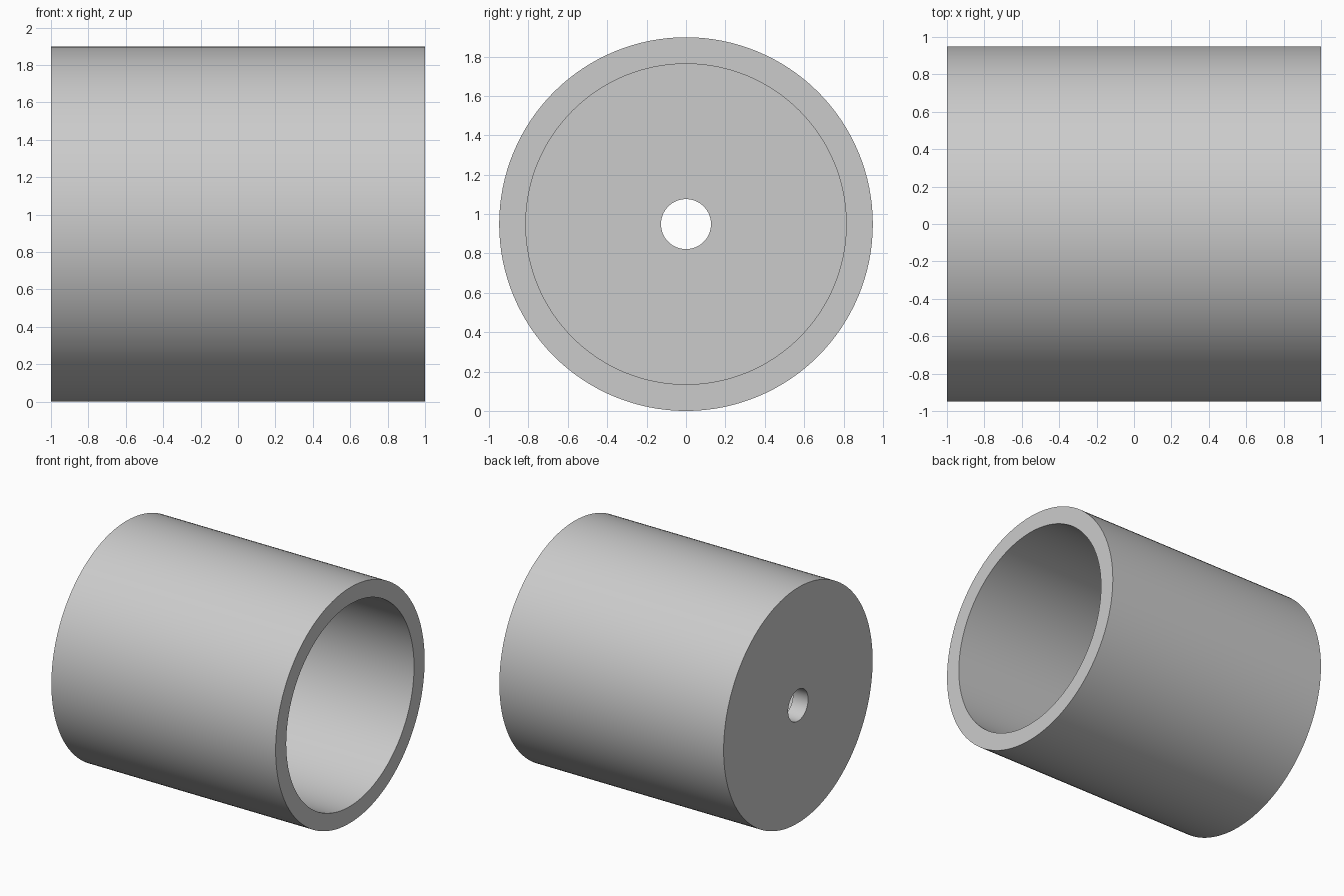
import bpy
import bmesh
import math
from mathutils import Matrix, Vector

cube = bpy.data.objects.get("Cube")
if cube:
    bpy.data.objects.remove(cube, do_unlink=True)

OUTER, INNER, HOLE = 0.949, 0.814, 0.127
HALF = 1.0
FLOOR = 0.135
SEGMENTS = 128

grey = bpy.data.materials.new("light_grey")
grey.use_nodes = True
colour = (0.6, 0.6, 0.6, 1)
grey.diffuse_color = colour
grey.node_tree.nodes["Principled BSDF"].inputs["Base Color"].default_value = colour

# Closed wall section as (x, radius): hole, end cap, outer wall, rim, cavity, floor
section = [(-HALF, HOLE), (-HALF, OUTER), (HALF, OUTER),
           (HALF, INNER), (-HALF + FLOOR, INNER), (-HALF + FLOOR, HOLE)]

# Sweep the section around the x axis, joining neighbouring rings
bm = bmesh.new()
rings = []
for i in range(SEGMENTS):
    turn = Matrix.Rotation(math.tau * i / SEGMENTS, 3, 'X')
    rings.append([bm.verts.new(turn @ Vector((x, 0, r))) for x, r in section])
for i, ring in enumerate(rings):
    following = rings[(i + 1) % SEGMENTS]
    for j in range(len(section)):
        k = (j + 1) % len(section)
        bm.faces.new((ring[j], ring[k], following[k], following[j]))
bmesh.ops.recalc_face_normals(bm, faces=bm.faces)

mesh = bpy.data.meshes.new("cup_sleeve")
bm.to_mesh(mesh)
bm.free()
mesh.materials.append(grey)

sleeve = bpy.data.objects.new("cup_sleeve", mesh)
sleeve.location.z = OUTER
bpy.context.collection.objects.link(sleeve)

# Smooth round walls with crisp rims
bpy.ops.object.select_all(action='DESELECT')
sleeve.select_set(True)
bpy.context.view_layer.objects.active = sleeve
bpy.ops.object.shade_smooth_by_angle(angle=math.radians(30))
